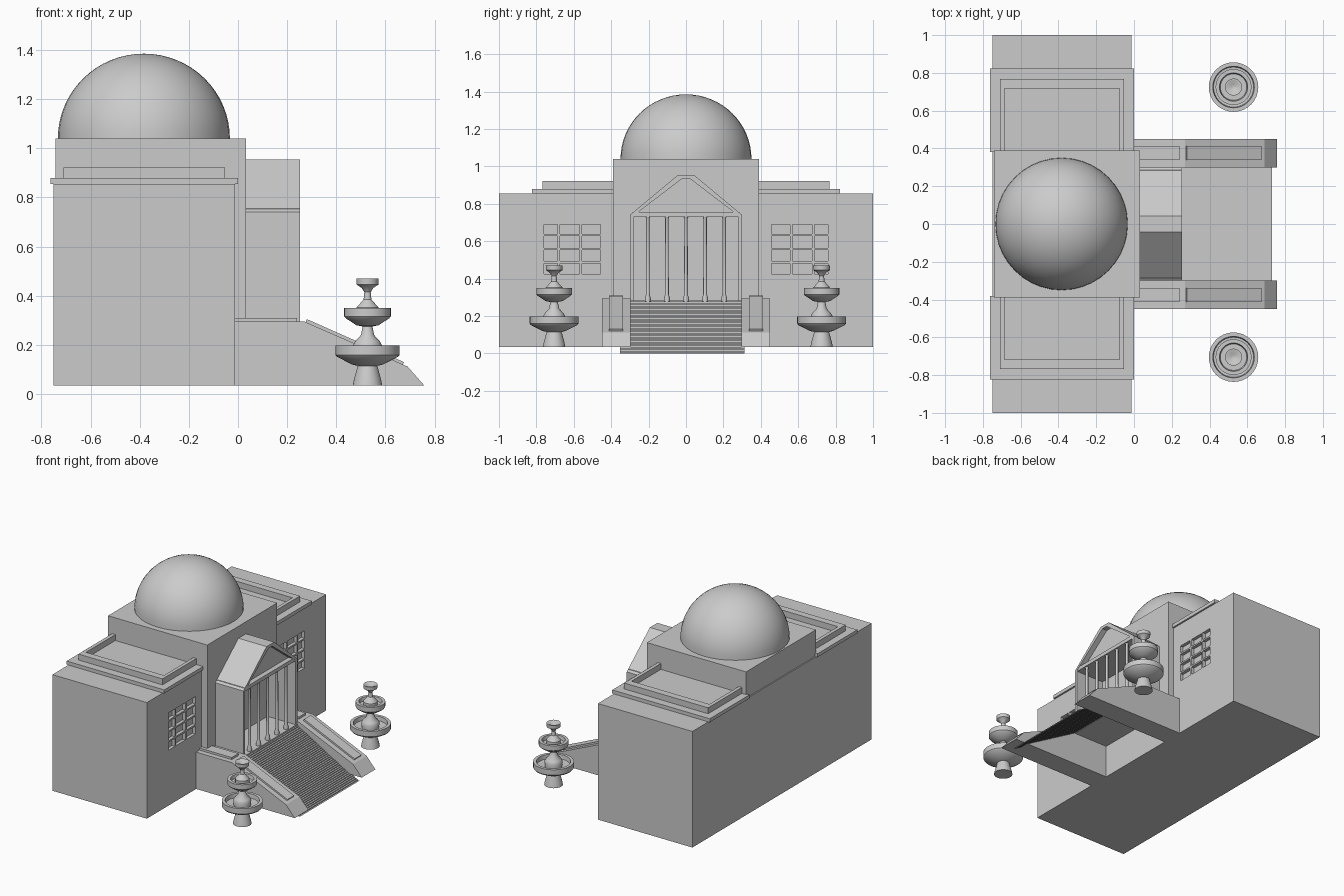
import bpy, bmesh, math
from mathutils import Vector

if "Cube" in bpy.data.objects:
    bpy.data.objects.remove(bpy.data.objects["Cube"])


def finish(name, bm, smooth=False, fix=True):
    if fix:
        bmesh.ops.recalc_face_normals(bm, faces=bm.faces[:])
    me = bpy.data.meshes.new(name)
    bm.to_mesh(me)
    bm.free()
    ob = bpy.data.objects.new(name, me)
    bpy.context.collection.objects.link(ob)
    if smooth:
        bpy.ops.object.select_all(action='DESELECT')
        ob.select_set(True)
        bpy.context.view_layer.objects.active = ob
        bpy.ops.object.shade_smooth_by_angle(angle=math.radians(35))
    return ob


def add_box(bm, x0, x1, y0, y1, z0, z1):
    vs = bmesh.ops.create_cube(bm, size=1)['verts']
    for v in vs:
        v.co = Vector(((x0 + x1) / 2 + v.co.x * (x1 - x0),
                       (y0 + y1) / 2 + v.co.y * (y1 - y0),
                       (z0 + z1) / 2 + v.co.z * (z1 - z0)))


def boxes(name, *dims):
    bm = bmesh.new()
    for d in dims:
        add_box(bm, *d)
    return finish(name, bm)


def prism(name, pts, axis, a, b):
    """Extrude an (x,z) profile along y, or a (y,z) profile along x."""
    bm = bmesh.new()
    put = (lambda p, t: (p[0], t, p[1])) if axis == 'y' else (lambda p, t: (t, p[0], p[1]))
    f = bm.faces.new([bm.verts.new(put(p, a)) for p in pts])
    ext = bmesh.ops.extrude_face_region(bm, geom=[f], use_keep_orig=True)
    d = Vector((0, b - a, 0)) if axis == 'y' else Vector((b - a, 0, 0))
    bmesh.ops.translate(bm, vec=d, verts=[g for g in ext['geom'] if isinstance(g, bmesh.types.BMVert)])
    return finish(name, bm)


def lathe(name, pts, loc, seg=32):
    """Spin an (r,z) profile about the vertical through loc."""
    bm = bmesh.new()
    vs = [bm.verts.new((r, 0, z)) for r, z in pts]
    es = [bm.edges.new(p) for p in zip(vs, vs[1:])]
    bmesh.ops.spin(bm, geom=vs + es, cent=(0, 0, 0), axis=(0, 0, 1),
                   angle=2 * math.pi, steps=seg, use_duplicate=False)
    bmesh.ops.remove_doubles(bm, verts=bm.verts[:], dist=1e-5)
    bmesh.ops.translate(bm, vec=loc, verts=bm.verts[:])
    return finish(name, bm, smooth=True)


# Long main building with recessed window panes
body = boxes("main_building", (-.75, -.012, -1, 1, .035, .855))
pane_y = [(.458, .557), (.57, .675), (.686, .76)]
pane_z = [(.426, .482), (.493, .552), (.563, .627), (.638, .69)]
panes = []
for s in (-1, 1):
    for y0, y1 in pane_y:
        for z0, z1 in pane_z:
            ya, yb = sorted((s * y0, s * y1))
            panes.append((-.035, .02, ya, yb, z0, z1))
cutter = boxes("window_cutter", *panes)
cutter.hide_render = True
cutter.hide_viewport = True
mod = body.modifiers.new("windows", 'BOOLEAN')
mod.operation = 'DIFFERENCE'
mod.object = cutter
mod.solver = 'EXACT'

# Central block and dome
boxes("central_block", (-.742, .033, -.39, .39, .28, 1.04))
lathe("dome", [(.35 * math.cos(i * math.pi / 32), 1.04 + .345 * math.sin(i * math.pi / 32))
               for i in range(16)] + [(0, 1.385)], (-.383, 0, 0), 40)

# Roof ledges and parapets on both wings
for s, side in ((-1, "left"), (1, "right")):
    def span(a, b):
        return tuple(sorted((s * a, s * b)))
    boxes("roof_ledge_" + side, (-.762, .0, *span(.38, .823), .855, .88))
    boxes("parapet_" + side,
          (-.71, -.685, *span(.38, .767), .88, .922),
          (-.077, -.053, *span(.38, .767), .88, .922),
          (-.685, -.077, *span(.717, .767), .88, .922))

    # Stair side walls with raised caps
    prism("stair_wall_" + side, [(-.012, .035), (.758, .035), (.69, .112), (.27, .295), (-.012, .295)],
          'y', *span(.298, .45))
    boxes("flat_cap_" + side, (-.012, .24, *span(.338, .413), .295, .31))
    prism("sloped_cap_" + side, [(.274, .29), (.669, .118), (.675, .13), (.28, .305)],
          'y', *span(.338, .413))

# Porch shell, beam, pediment panel and floor
prism("porch_shell", [(-.3, .28), (-.3, .74), (-.042, .955), (.042, .955), (.3, .74), (.3, .28),
                      (.282, .28), (.282, .735), (.02, .935), (-.02, .935), (-.282, .735), (-.282, .28)],
      'x', .03, .253)
boxes("porch_beam", (.03, .25, -.285, .285, .729, .755))
prism("pediment_panel", [(-.27, .745), (.27, .745), (.02, .937), (-.02, .937)], 'x', .2, .215)
boxes("porch_floor", (-.012, .255, -.3, .3, .265, .278))

# Row of porch columns with flared feet
for i in range(5):
    lathe("column_%d" % (i + 1), [(0, .278), (.016, .278), (.016, .295), (.01, .315), (.009, .72),
                                  (.013, .73), (0, .73)], (.232, (i - 2) * .102, 0), 16)

# Thin folded sheet of many small steps
bm = bmesh.new()
n = 40
x, z, run, rise = .253, .276, .477 / n, .274 / n
path = [(x, z)]
for i in range(n):
    path += [(x + i * run, z - (i + 1) * rise), (x + (i + 1) * run, z - (i + 1) * rise)]
rows = [(bm.verts.new((px, -.352, max(pz, 0))), bm.verts.new((px, .312, max(pz, 0)))) for px, pz in path]
for (a, b), (c, d) in zip(rows, rows[1:]):
    bm.faces.new((a, c, d, b))
bmesh.ops.translate(bm, vec=(0, 0, -.002), verts=bm.verts[:])
finish("steps", bm, fix=False)

# Two tiered fountains
fountain = [(0, .035), (.06, .035), (.055, .06), (.04, .115), (.062, .12), (.125, .152), (.131, .16),
            (.131, .198), (.11, .198), (.106, .17), (.055, .165), (.058, .2), (.05, .215), (.027, .24),
            (.02, .275), (.045, .28), (.088, .308), (.095, .316), (.095, .35), (.075, .35),
            (.07, .325), (.045, .325), (.045, .352), (.016, .385), (.013, .415), (.024, .432),
            (.044, .445), (.045, .47), (.036, .47), (.013, .455), (0, .455)]
for y, side in ((-.705, "left"), (.725, "right")):
    lathe("fountain_" + side, fountain, (.527, y, 0), 32)
